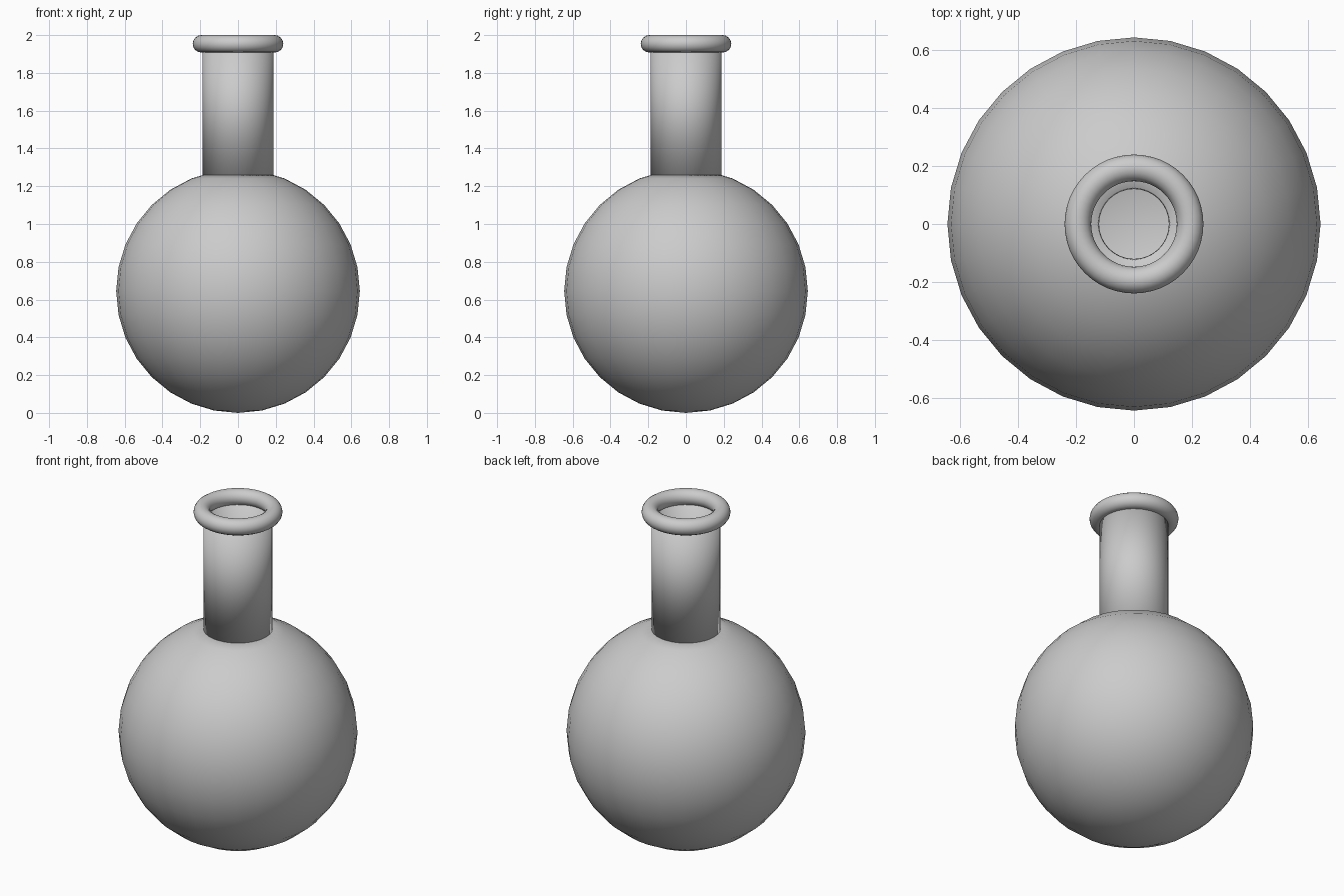
import bpy, bmesh, math

if "Cube" in bpy.data.objects:
    bpy.data.objects.remove(bpy.data.objects["Cube"])

R = 0.645  # bulb radius


def finish(obj, name, wall=0.0):
    """Name the part, shade it smooth and give it a wall if it is a shell."""
    obj.name = name
    if wall:
        mod = obj.modifiers.new("wall", 'SOLIDIFY')
        mod.thickness = wall
        mod.offset = -1
    bpy.ops.object.shade_smooth()
    return obj


# Round bulb, open at the top under the neck
bpy.ops.mesh.primitive_uv_sphere_add(segments=32, ring_count=16, radius=R, location=(0, 0, R))
bulb = finish(bpy.context.object, "flask_bulb", 0.018)
bm = bmesh.new()
bm.from_mesh(bulb.data)
pole = max(bm.verts, key=lambda v: v.co.z)
bmesh.ops.delete(bm, geom=[pole], context='VERTS')
bm.to_mesh(bulb.data)
bm.free()

# Straight tubular neck
z0, z1 = 1.25, 1.955
bpy.ops.mesh.primitive_cylinder_add(vertices=32, radius=0.187, depth=z1 - z0,
                                    end_fill_type='NOTHING', location=(0, 0, (z0 + z1) / 2))
finish(bpy.context.object, "flask_neck", 0.02)

# Rolled lip
bpy.ops.mesh.primitive_torus_add(major_segments=48, minor_segments=16, major_radius=0.194,
                                 minor_radius=0.046, location=(0, 0, 1.954))
finish(bpy.context.object, "flask_lip")
